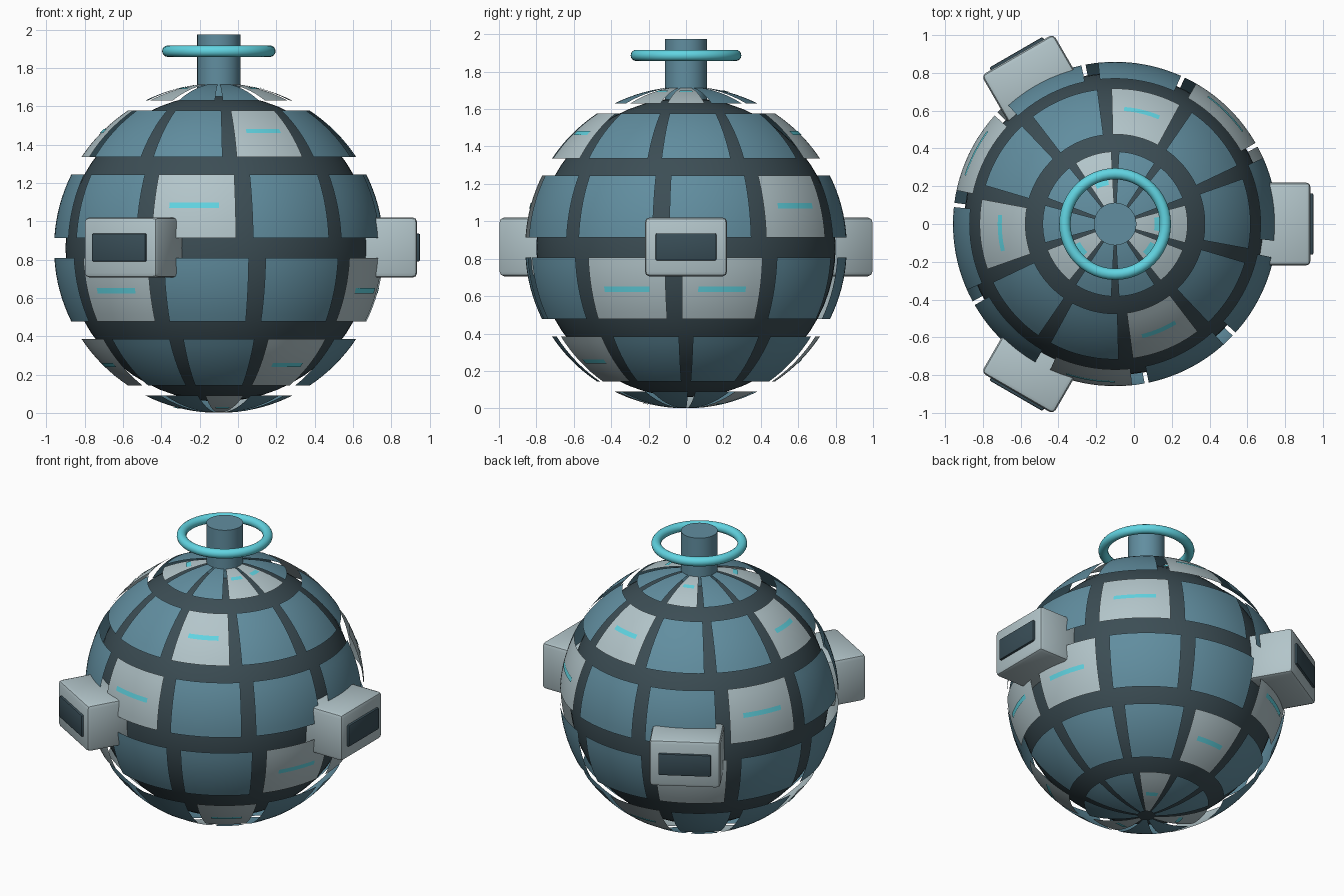
import bpy, bmesh
from math import sin, cos, radians
from mathutils import Matrix, Vector

if "Cube" in bpy.data.objects:
    bpy.data.objects.remove(bpy.data.objects["Cube"])

CENTRE = Vector((-0.10, 0.0, 0.86))
R = 0.86          # panel shell radius
COLS, ROWS = 10, 6


def material(name, rgb):
    m = bpy.data.materials.new(name)
    m.diffuse_color = (*rgb, 1)
    m.use_nodes = True
    m.node_tree.nodes["Principled BSDF"].inputs["Base Color"].default_value = m.diffuse_color
    return m


DARK = material("dark_core", (0.045, 0.075, 0.09))
BLUE = material("blue_panel", (0.12, 0.27, 0.35))
PALE = material("pale_panel", (0.45, 0.56, 0.59))
CYAN = material("cyan_glow", (0.12, 0.66, 0.76))
SCREEN = material("dark_screen", (0.04, 0.075, 0.095))


def finish(ob, name, mat):
    ob.name = name
    ob.data.materials.append(mat)
    bpy.ops.object.select_all(action='DESELECT')
    ob.select_set(True)
    bpy.context.view_layer.objects.active = ob
    bpy.ops.object.shade_smooth_by_angle(angle=radians(35))
    return ob


def patch(bm, lon, lat, half_lon, half_lat, radius, nu, nv):
    """Curved rectangle on a sphere, all angles in degrees."""
    grid = []
    for j in range(nv + 1):
        b = radians(lat - half_lat + 2 * half_lat * j / nv)
        row = []
        for i in range(nu + 1):
            a = radians(lon - half_lon + 2 * half_lon * i / nu)
            p = Vector((cos(b) * cos(a), cos(b) * sin(a), sin(b)))
            row.append(bm.verts.new(CENTRE + radius * p))
        grid.append(row)
    for j in range(nv):
        for i in range(nu):
            bm.faces.new((grid[j][i], grid[j][i + 1],
                          grid[j + 1][i + 1], grid[j + 1][i]))


def mesh_object(bm, name, mat):
    me = bpy.data.meshes.new(name)
    bm.to_mesh(me)
    bm.free()
    ob = bpy.data.objects.new(name, me)
    bpy.context.collection.objects.link(ob)
    return finish(ob, name, mat)


def block(name, size, distance, angle, bevel, mat):
    """Bevelled box placed radially around the sphere."""
    bm = bmesh.new()
    bmesh.ops.create_cube(bm, size=1, matrix=Matrix.Diagonal((*size, 1)))
    bmesh.ops.bevel(bm, geom=bm.edges[:], offset=bevel, segments=2,
                    profile=0.5, affect='EDGES')
    bm.transform(Matrix.Translation(CENTRE) @ Matrix.Rotation(radians(angle), 4, 'Z')
                 @ Matrix.Translation((distance, 0, 0.003)))
    return mesh_object(bm, name, mat)


# inner dark sphere
bpy.ops.mesh.primitive_uv_sphere_add(segments=64, ring_count=32, radius=0.80, location=CENTRE)
finish(bpy.context.object, "core_sphere", DARK)

# floating shell panels, each row turned a little; every third one pale with a light strip
blue, pale, strips = bmesh.new(), bmesh.new(), bmesh.new()
for r in range(ROWS):
    lat = 75 - 30 * r
    for c in range(COLS):
        lon = 36 * c + 4.5 * r
        is_pale = (r + c) % 3 == 0
        patch(pale if is_pale else blue, lon, lat, 15, 11.5, R, 10, 8)
        if is_pale:
            patch(strips, lon, lat, 9, 1.0, R + 0.004, 8, 1)
mesh_object(blue, "blue_shell_panels", BLUE)
mesh_object(pale, "pale_shell_panels", PALE)
mesh_object(strips, "light_strips", CYAN)

# three equipment pods with screens
for k in range(3):
    block(f"pod_{k + 1}", (0.30, 0.44, 0.315), 0.885, 120 * k, 0.025, PALE)
    block(f"pod_screen_{k + 1}", (0.04, 0.325, 0.146), 1.03, 120 * k, 0.008, SCREEN)

# top mast and glowing ring
bpy.ops.mesh.primitive_cylinder_add(vertices=32, radius=0.113, depth=0.345,
                                    location=(CENTRE.x, 0, 1.8025))
finish(bpy.context.object, "top_mast", BLUE)
bpy.ops.mesh.primitive_torus_add(major_radius=0.266, minor_radius=0.03, major_segments=48,
                                 minor_segments=16, location=(CENTRE.x, 0, 1.887))
finish(bpy.context.object, "top_ring", CYAN)
